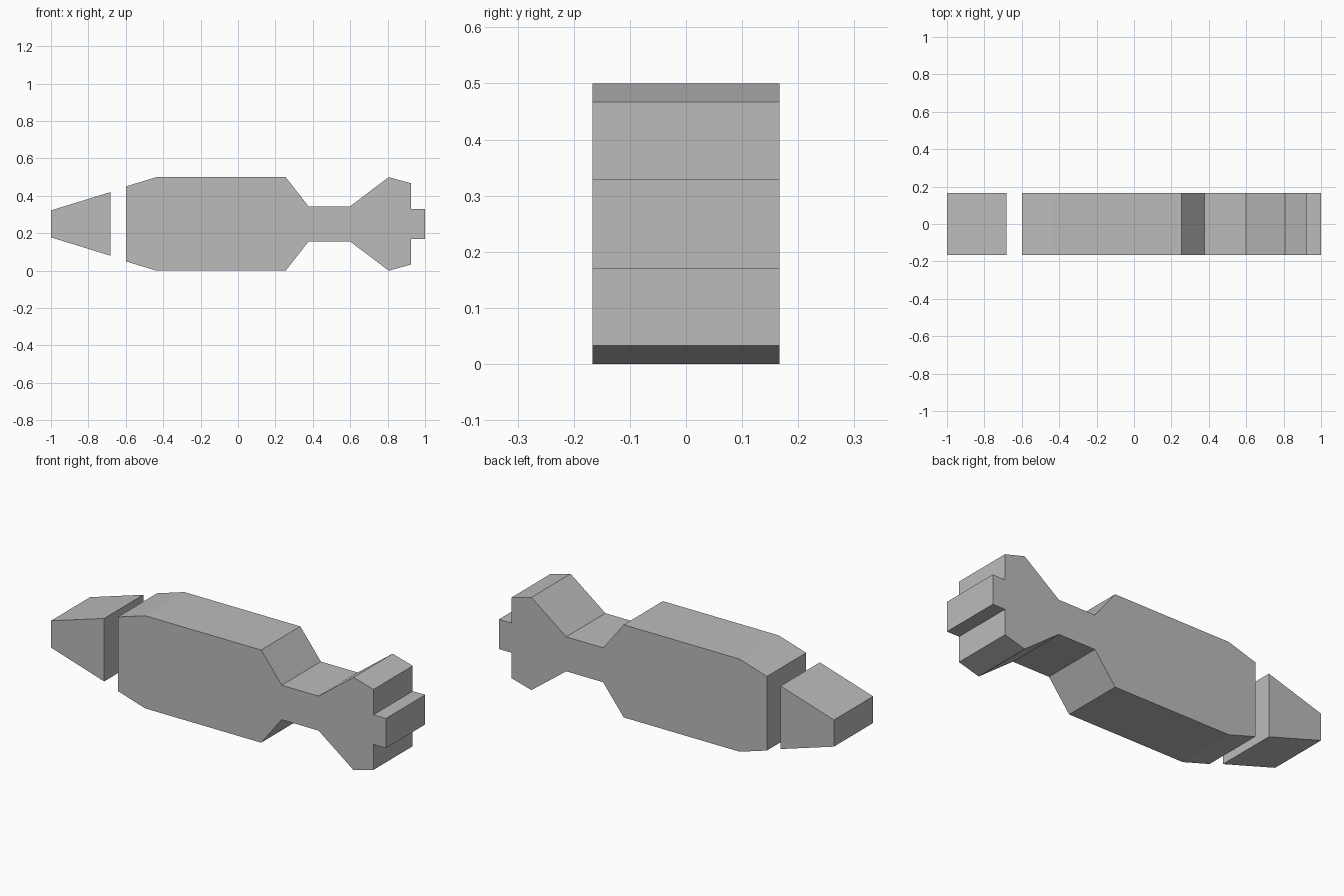
import bpy, bmesh

cube = bpy.data.objects.get("Cube")
if cube:
    bpy.data.objects.remove(cube, do_unlink=True)

HALF_WIDTH = 0.167   # half thickness along y
MID = 0.25           # height of the symmetry line

grey = bpy.data.materials.new("plain_grey")
grey.use_nodes = True
colour = (0.5, 0.5, 0.5, 1)
grey.diffuse_color = colour
grey.node_tree.nodes["Principled BSDF"].inputs["Base Color"].default_value = colour


def extruded_profile(name, half_profile):
    """Mirror (x, half height) points about the mid line and extrude along y."""
    outline = [(x, MID + h) for x, h in half_profile]
    outline += [(x, MID - h) for x, h in reversed(half_profile)]
    bm = bmesh.new()
    face = bm.faces.new([bm.verts.new((x, -HALF_WIDTH, z)) for x, z in outline])
    extruded = bmesh.ops.extrude_face_region(bm, geom=[face], use_keep_orig=True)["geom"]
    verts = [g for g in extruded if isinstance(g, bmesh.types.BMVert)]
    bmesh.ops.translate(bm, verts=verts, vec=(0, 2 * HALF_WIDTH, 0))
    bmesh.ops.recalc_face_normals(bm, faces=bm.faces)
    mesh = bpy.data.meshes.new(name)
    bm.to_mesh(mesh)
    bm.free()
    mesh.materials.append(grey)
    obj = bpy.data.objects.new(name, mesh)
    bpy.context.collection.objects.link(obj)
    return obj


# Separate tapered nose
extruded_profile("nose", [(-1, 0.072), (-0.682, 0.17)])

# Body with narrow waist, flared tail and end stub
extruded_profile("body_and_tail", [
    (-0.6, 0.2), (-0.437, 0.25), (0.255, 0.25), (0.378, 0.093), (0.598, 0.093),
    (0.806, 0.25), (0.926, 0.217), (0.926, 0.08), (1, 0.08)])
